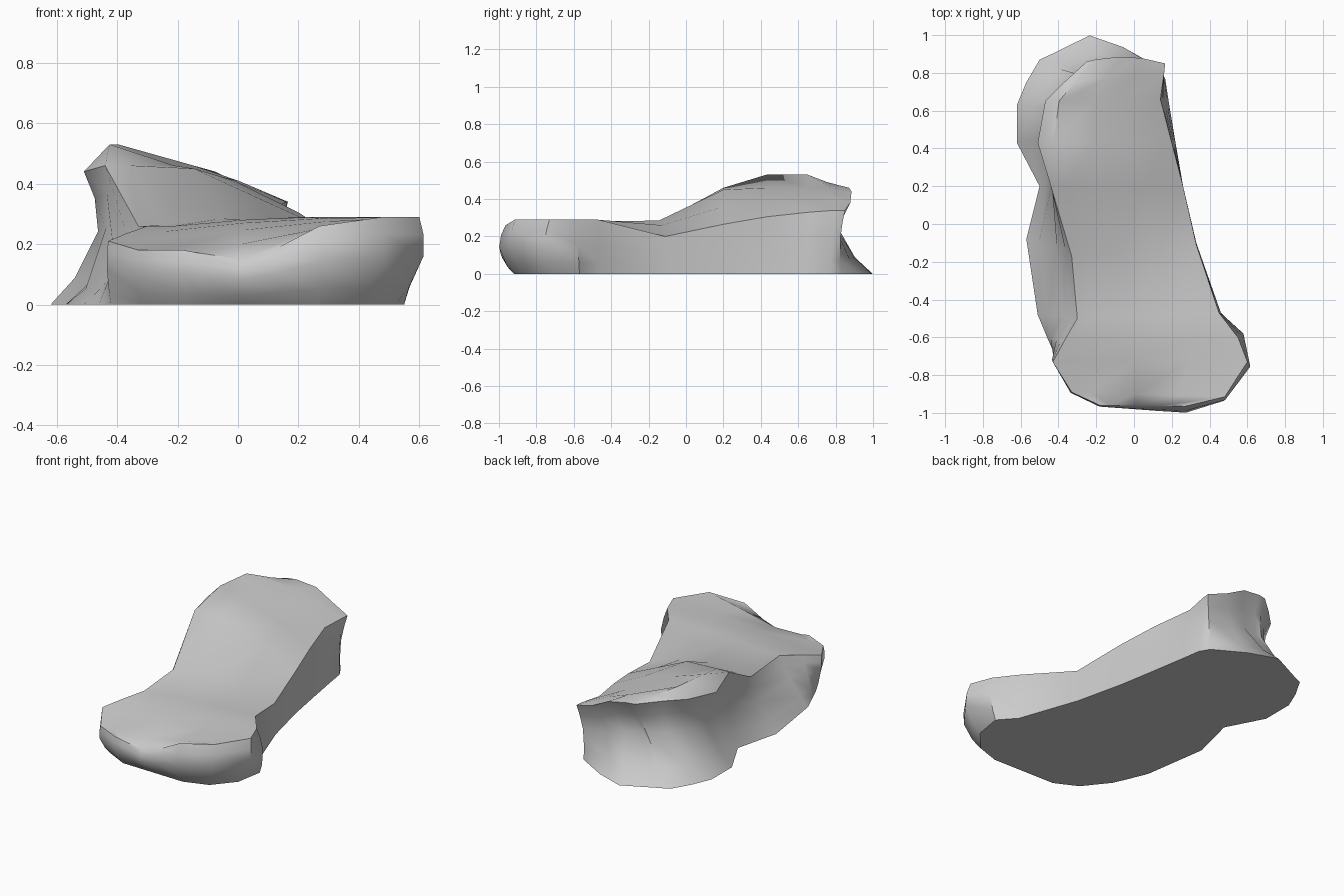
import bpy, bmesh
from mathutils import Vector

if "Cube" in bpy.data.objects:
    bpy.data.objects.remove(bpy.data.objects["Cube"])

# Rim stations, toe to heel: top x, y, z, then base x, y, then outward wall bulge
left = [
    (-.18, -.96, .18, -.16, -.91, .03), (-.33, -.89, .18, -.30, -.84, .03),
    (-.43, -.73, .21, -.42, -.69, .01), (-.37, -.62, .235, -.46, -.60, 0),
    (-.30, -.50, .26, -.51, -.48, -.02), (-.33, -.17, .26, -.57, -.08, -.03),
    (-.44, .20, .46, -.50, .20, -.03), (-.51, .43, .44, -.62, .43, -.10),
    (-.47, .65, .47, -.62, .63, -.10), (-.37, .75, .47, -.57, .75, -.10),
    (-.25, .86, .46, -.50, .87, -.11)]
right = [
    (.27, -.965, .26, .26, -.92, .055), (.48, -.915, .29, .41, -.87, .05),
    (.60, -.73, .29, .52, -.74, .055), (.55, -.60, .29, .55, -.57, .03),
    (.45, -.47, .29, .46, -.47, 0), (.33, -.11, .20, .33, -.10, 0),
    (.26, .20, .265, .26, .20, 0), (.20, .43, .305, .22, .43, 0),
    (.14, .66, .33, .185, .64, 0), (.16, .80, .34, .165, .77, -.005),
    (.165, .85, .34, .13, .83, -.02)]
# Heights of the three inner points of each cross rib
ribs = [(.17, .15, .19), (.18, .20, .245), (.215, .245, .275), (.24, .27, .285),
        (.26, .28, .29), (.265, .285, .26), (.46, .45, .36), (.53, .46, .41),
        (.53, .46, .42), (.49, .46, .41), (.46, .44, .38)]
fractions = (.12, .42, .70)
heel_bow = (.04, .145, .095)
last = len(ribs) - 1


def rib_points(i):
    """One cross rib: (top, base, bulge) from left to right."""
    l, r = left[i], right[i]
    pts = [(Vector(l[:3]), Vector((*l[3:5], 0)), l[5])]
    for f, z, bow in zip(fractions, ribs[i], heel_bow):
        arch = 4 * f * (1 - f)
        top = Vector(l[:3]).lerp(Vector(r[:3]), f)
        base = Vector((*l[3:5], 0)).lerp(Vector((*r[3:5], 0)), f)
        bulge = l[5] + (r[5] - l[5]) * f
        top.z = z
        if i == last:
            top.y += .03 * arch
            base.y += bow
            bulge -= .05 * arch
        pts.append((top, base, bulge))
    pts.append((Vector(r[:3]), Vector((*r[3:5], 0)), r[5]))
    return pts


bm = bmesh.new()
grid = [rib_points(i) for i in range(last + 1)]
verts = [[bm.verts.new(p[0]) for p in row] for row in grid]

# Top surface
for a, b in zip(verts, verts[1:]):
    for j in range(4):
        bm.faces.new((a[j], a[j + 1], b[j + 1], b[j]))

# Wall rings running anticlockwise round the rim
loop = [(0, j) for j in range(5)] + [(i, 4) for i in range(1, last)]
loop += [(last, j) for j in range(4, -1, -1)] + [(i, 0) for i in range(last - 1, 0, -1)]
n = len(loop)
rim = [grid[i][j] for i, j in loop]
rings = [[verts[i][j] for i, j in loop]]
for level, strength in ((.8, .6), (.55, 1), (.2, .6), (0, 0)):
    ring = []
    for k, (top, base, bulge) in enumerate(rim):
        t = rim[(k + 1) % n][1] - rim[k - 1][1]
        out = Vector((t.y, -t.x, 0)).normalized()
        ring.append(bm.verts.new(base.lerp(top, level) + out * bulge * strength))
    rings.append(ring)
for a, b in zip(rings, rings[1:]):
    for k in range(n):
        m = (k + 1) % n
        bm.faces.new((a[k], a[m], b[m], b[k]))

# Flat underside
bm.faces.new(rings[-1])
bmesh.ops.recalc_face_normals(bm, faces=bm.faces)

mesh = bpy.data.meshes.new("contoured_block")
bm.to_mesh(mesh)
bm.free()
block = bpy.data.objects.new("contoured_block", mesh)
bpy.context.collection.objects.link(block)
bpy.context.view_layer.objects.active = block
block.select_set(True)
bpy.ops.object.shade_smooth_by_angle(angle=.75)
